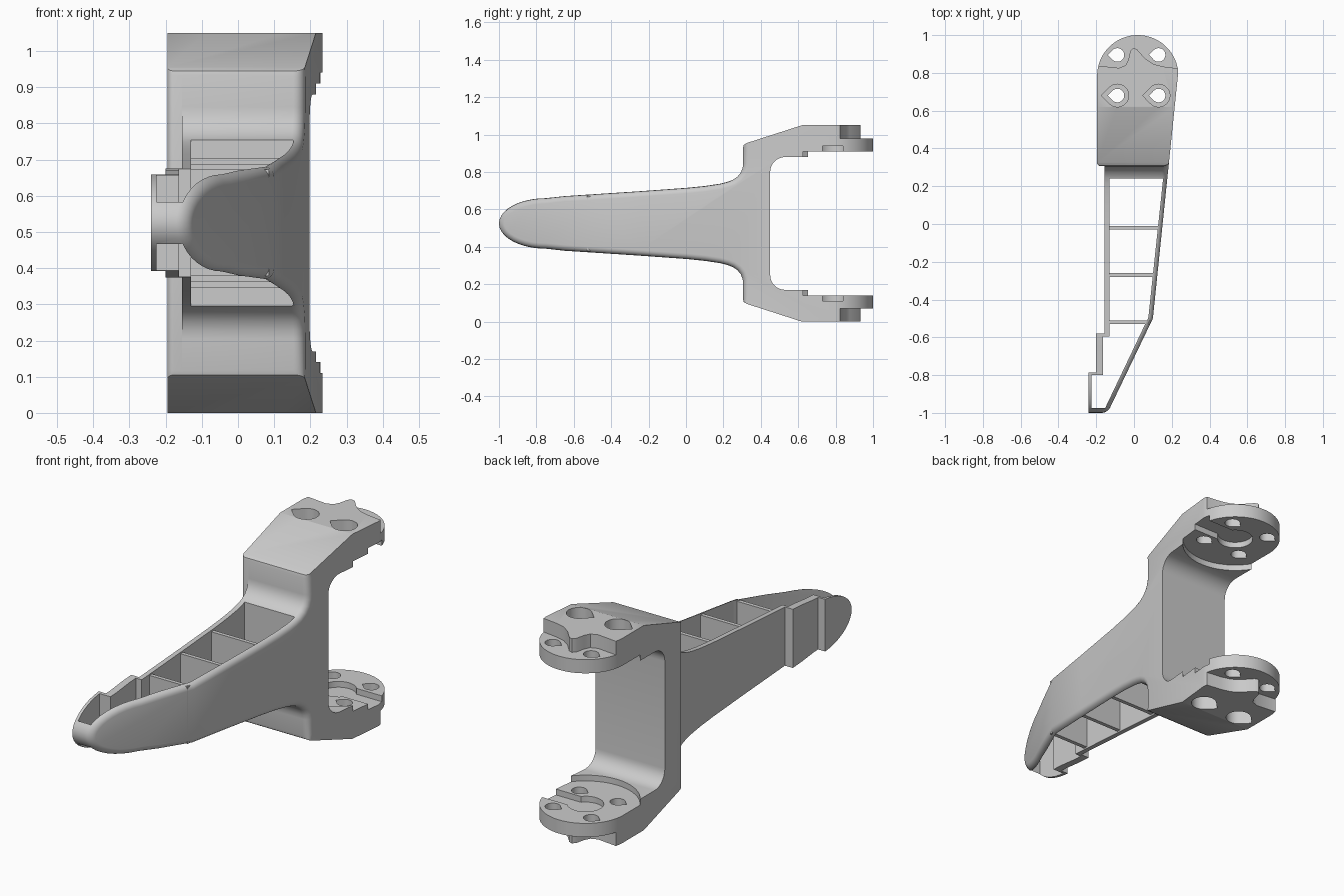
import bpy, bmesh
from math import sin, cos, radians
from mathutils import Vector

if "Cube" in bpy.data.objects:
    bpy.data.objects.remove(bpy.data.objects["Cube"])

MID = 0.525                     # mirror height of the whole bracket
C = (0.02, 0.785)               # centre of the round ends


def prism(name, pts, a, b, axis='z'):
    """Extrude a 2D outline from a to b along x or z."""
    place = (lambda p, h: (h, p[0], p[1])) if axis == 'x' else (lambda p, h: (p[0], p[1], h))
    bm = bmesh.new()
    lo = [bm.verts.new(place(p, a)) for p in pts]
    hi = [bm.verts.new(place(p, b)) for p in pts]
    bm.faces.new(lo)
    bm.faces.new(hi)
    n = len(pts)
    for i in range(n):
        j = (i + 1) % n
        bm.faces.new((lo[i], lo[j], hi[j], hi[i]))
    bmesh.ops.recalc_face_normals(bm, faces=bm.faces)
    me = bpy.data.meshes.new(name)
    bm.to_mesh(me)
    bm.free()
    ob = bpy.data.objects.new(name, me)
    bpy.context.collection.objects.link(ob)
    return ob


def cut(ob, pts, a, b):
    """Subtract a vertical prism and remove the cutter."""
    tool = prism('cutter', pts, a, b)
    tool.hide_render = True
    mod = ob.modifiers.new('cut', 'BOOLEAN')
    mod.operation, mod.solver, mod.object = 'DIFFERENCE', 'EXACT', tool
    bpy.context.view_layer.objects.active = ob
    bpy.ops.object.modifier_apply(modifier=mod.name)
    bpy.data.objects.remove(tool)


def cut_both(ob, pts, h0, h1):
    """Same cut in upper and lower plate, heights measured from the middle."""
    cut(ob, pts, MID + h0, MID + h1)
    cut(ob, pts, MID - h1, MID - h0)


def arc(cx, cy, r, a0, a1, n):
    return [(cx + r * cos(radians(a0 + (a1 - a0) * i / n)),
             cy + r * sin(radians(a0 + (a1 - a0) * i / n))) for i in range(n + 1)]


def teardrop(x, y, r):
    return arc(x, y, r, -135, 135, 24) + [(x - 1.41 * r, y)]


def bevel(bm, edges, width):
    bmesh.ops.bevel(bm, geom=edges, offset=width, offset_type='OFFSET', segments=5,
                    profile=0.5, affect='EDGES')


def right_x(y):
    return 0.1 + 0.103 * (y + 0.5)


# side profile: nose, flaring arm, fillet, upright, sloped shoulder, inside of the fork
upper = [(-0.75 - 0.25 * cos(radians(t)), 0.135 * sin(radians(t))) for t in range(9, 91, 9)]
upper += [(-0.65, 0.146), (-0.25, 0.172), (0, 0.19), (0.1, 0.2), (0.18, 0.212)]
upper += [(0.22, 0.222), (0.25, 0.233), (0.275, 0.25), (0.293, 0.272), (0.303, 0.298),
          (0.305, 0.32), (0.305, 0.405), (0.309, 0.42), (0.325, 0.43), (0.62, 0.525),
          (1.05, 0.525), (1.05, 0.355)]
upper += arc(0.53, 0.275, 0.08, 90, 180, 8)
profile = [(-1, MID)] + [(y, MID + h) for y, h in upper] + [(y, MID - h) for y, h in reversed(upper)]
body = prism('bracket_body', profile, -0.24, 0.35, 'x')

# slanted right side, with a rounded rim along the arm
bm = bmesh.new()
bm.from_mesh(body.data)
for normal in (Vector((1, -0.103, 0)), Vector((0.5, -0.24, 0))):
    res = bmesh.ops.bisect_plane(bm, geom=bm.verts[:] + bm.edges[:] + bm.faces[:],
                                 plane_co=(0.1, -0.5, 0), plane_no=normal.normalized(),
                                 clear_outer=True)
    edges = [g for g in res['geom_cut'] if isinstance(g, bmesh.types.BMEdge)]
    bmesh.ops.contextual_create(bm, geom=edges)
bmesh.ops.recalc_face_normals(bm, faces=bm.faces)
bevel(bm, [e for e in bm.edges if len(e.link_faces) == 2
           and sum(f.normal.x > 0.5 for f in e.link_faces) == 1
           and max(v.co.y for v in e.verts) < 0.32], 0.03)
bm.to_mesh(body.data)
bm.free()

# stepped left side
cut(body, [(-0.3, 1.2), (-0.195, 1.2), (-0.195, 0.306), (-0.155, 0.306), (-0.155, -0.58),
           (-0.2, -0.58), (-0.2, -0.785), (-0.3, -0.785)], -1, 2)
bm = bmesh.new()
bm.from_mesh(body.data)
bevel(bm, [e for e in bm.edges if all(abs(v.co.x + 0.195) < 1e-3 and v.co.y < 0.322 for v in e.verts)
           and len(e.link_faces) == 2 and e.calc_face_angle(0) > 1], 0.018)
bm.to_mesh(body.data)
bm.free()

# hollow arm, open above and below
cut(body, [(-0.13, 0.24), (-0.13, -0.595), (-0.163, -0.595), (-0.163, -0.8), (-0.225, -0.8),
           (-0.225, -0.975), (-0.153, -0.975), (right_x(-0.5) - 0.024, -0.495),
           (right_x(0.24) - 0.022, 0.24)], -1, 2)

# round plate ends
cut(body, arc(*C, 0.215, 0, 180, 48) + [(-0.4, C[1]), (-0.4, 1.3), (0.4, 1.3), (0.4, C[1])], -1, 2)

# outer step with a wavy front edge
cut_both(body, [(-0.3, 0.84), (-0.19, 0.838), (-0.08, 0.826), (-0.045, 0.84), (-0.03, 0.87),
                (-0.02, 0.915), (-0.005, 0.932), (0.015, 0.925), (0.06, 0.875), (0.1, 0.848),
                (0.15, 0.834), (0.3, 0.815), (0.3, 1.2), (-0.3, 1.2)], 0.455, 0.6)

# inner round recess and horn slot
cut_both(body, arc(*C, 0.253, 0, 352.5, 47), 0.3, 0.385)
slot = arc(*C, 0.085, 40, 320, 24)
cut_both(body, slot + [(0.3, slot[-1][1]), (0.3, slot[0][1])], 0.3, 0.415)

# screw holes, the rear pair countersunk
for x in (-0.088, 0.13):
    cut_both(body, teardrop(x, 0.68, 0.06), 0.455, 0.6)
    for y in (0.68, 0.895):
        cut_both(body, teardrop(x, y, 0.036), 0.3, 0.6)

# cross ribs inside the arm
ribs = [prism('arm_rib', [(-0.14, y - 0.01), (right_x(y) - 0.012, y - 0.01),
                          (right_x(y) - 0.012, y + 0.01), (-0.14, y + 0.01)], MID - h, MID + h)
        for y, h in ((-0.02, 0.18), (-0.27, 0.163), (-0.52, 0.147))]

# smooth shading with crisp edges
for ob in [body] + ribs:
    bpy.ops.object.select_all(action='DESELECT')
    ob.select_set(True)
    bpy.context.view_layer.objects.active = ob
    bpy.ops.object.shade_smooth_by_angle(angle=radians(30))
